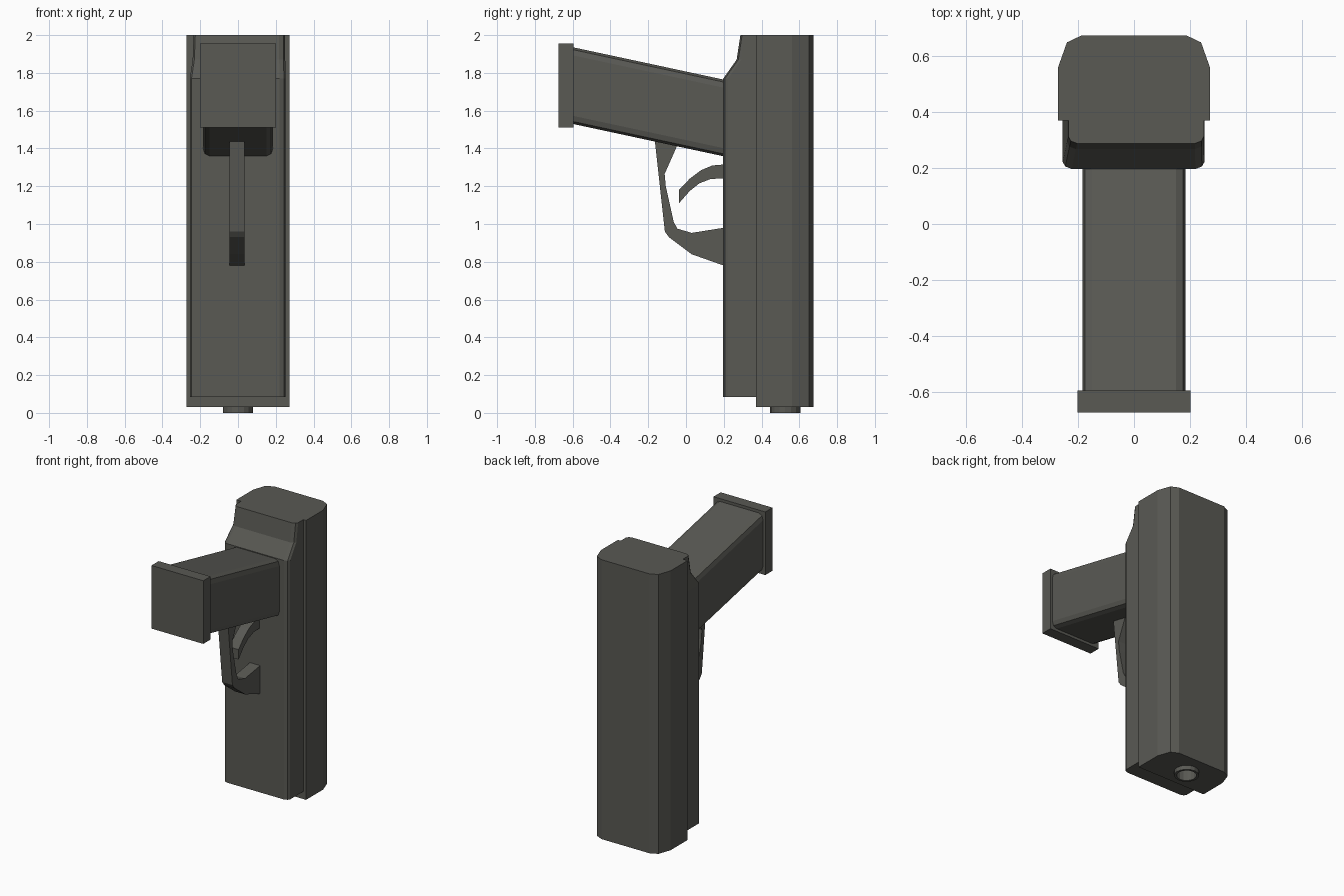
import bpy, bmesh, math
from mathutils import Matrix

if "Cube" in bpy.data.objects:
    bpy.data.objects.remove(bpy.data.objects["Cube"])

mat = bpy.data.materials.new("dark olive grey")
mat.diffuse_color = (0.1, 0.1, 0.088, 1)
mat.use_nodes = True
mat.node_tree.nodes["Principled BSDF"].inputs["Base Color"].default_value = mat.diffuse_color


def finish(name, bm):
    bmesh.ops.recalc_face_normals(bm, faces=bm.faces[:])
    me = bpy.data.meshes.new(name)
    bm.to_mesh(me)
    bm.free()
    me.materials.append(mat)
    ob = bpy.data.objects.new(name, me)
    bpy.context.collection.objects.link(ob)
    return ob


def loft(name, rings):
    """Skin a list of equal-length closed rings and cap both ends."""
    bm = bmesh.new()
    rows = [[bm.verts.new(p) for p in r] for r in rings]
    n = len(rows[0])
    for a, b in zip(rows, rows[1:]):
        for i in range(n):
            j = (i + 1) % n
            bm.faces.new((a[i], a[j], b[j], b[i]))
    bm.faces.new(rows[0])
    bm.faces.new(rows[-1][::-1])
    return finish(name, bm)


def side_plate(name, pts, x0, x1):
    """Extrude a (y, z) outline across x."""
    return loft(name, [[(x, y, z) for y, z in pts] for x in (x0, x1)])


def cylinder(name, r, y, z0, z1, n=16):
    bm = bmesh.new()
    bmesh.ops.create_cone(bm, cap_ends=True, segments=n, radius1=r, radius2=r,
                          depth=z1 - z0,
                          matrix=Matrix.Translation((0, y, (z0 + z1) / 2)))
    return finish(name, bm)


# upper body: chamfered column
half = [(0.272, 0.37), (0.272, 0.56), (0.24, 0.65), (0.187, 0.675)]
outline = half + [(-x, y) for x, y in reversed(half)]
slide = loft("upper_body", [[(x, y, z) for x, y in outline] for z in (0.03, 2.0)])


# lower frame: rounded section stepping back near the top
def frame_ring(z, yf, left, right):
    corner = [(0, 0.025), (0.009, 0.009), (0.032, 0)]
    r = [(right, 0.372, z)] + [(right - dx, yf + dy, z) for dx, dy in corner]
    l = [(-left, 0.372, z)] + [(-left + dx, yf + dy, z) for dx, dy in corner]
    return r + l[::-1]


loft("lower_frame", [frame_ring(0.085, 0.197, 0.255, 0.252),
                     frame_ring(1.77, 0.197, 0.255, 0.252),
                     frame_ring(1.87, 0.268, 0.24, 0.25),
                     frame_ring(2.0, 0.288, 0.235, 0.25)])

# handle: rounded section, slanted along y
q = [(0.185, 0.16), (0.176, 0.19), (0.15, 0.203)]
sec = q + [(-x, h) for x, h in q[::-1]]
sec += [(-x, -h) for x, h in sec]
loft("handle", [[(x, y, zc + h) for x, h in sec]
                for y, zc in ((0.22, 1.557), (-0.60, 1.733))])

# handle end plate
side_plate("handle_end_plate", [(-0.675, 1.51), (-0.595, 1.51),
                                (-0.595, 1.955), (-0.675, 1.955)], -0.202, 0.202)

# guard loop
side_plate("guard_loop", [
    (-0.167, 1.46), (-0.112, 0.96), (-0.09, 0.93), (0.03, 0.84), (0.2, 0.78),
    (0.2, 0.98), (0.03, 0.953), (-0.045, 0.975), (-0.065, 1.01),
    (-0.107, 1.2), (-0.113, 1.265), (-0.04, 1.43)], -0.045, 0.035)

# curved lever
side_plate("lever", [
    (0.2, 1.315), (0.14, 1.31), (0.08, 1.285), (0.02, 1.24), (-0.037, 1.18),
    (-0.037, 1.11), (0.02, 1.175), (0.07, 1.215), (0.13, 1.238), (0.2, 1.242)],
    -0.04, 0.03)

# tube collar, with a bore cut through it into the body
collar = cylinder("tube_collar", 0.08, 0.525, 0.0, 0.031)
cutter = cylinder("bore_cutter", 0.064, 0.525, -0.1, 0.35)
cutter.hide_render = True
cutter.hide_viewport = False
cutter.display_type = 'WIRE'
for ob in (slide, collar):
    m = ob.modifiers.new("bore", 'BOOLEAN')
    m.operation = 'DIFFERENCE'
    m.solver = 'EXACT'
    m.object = cutter
